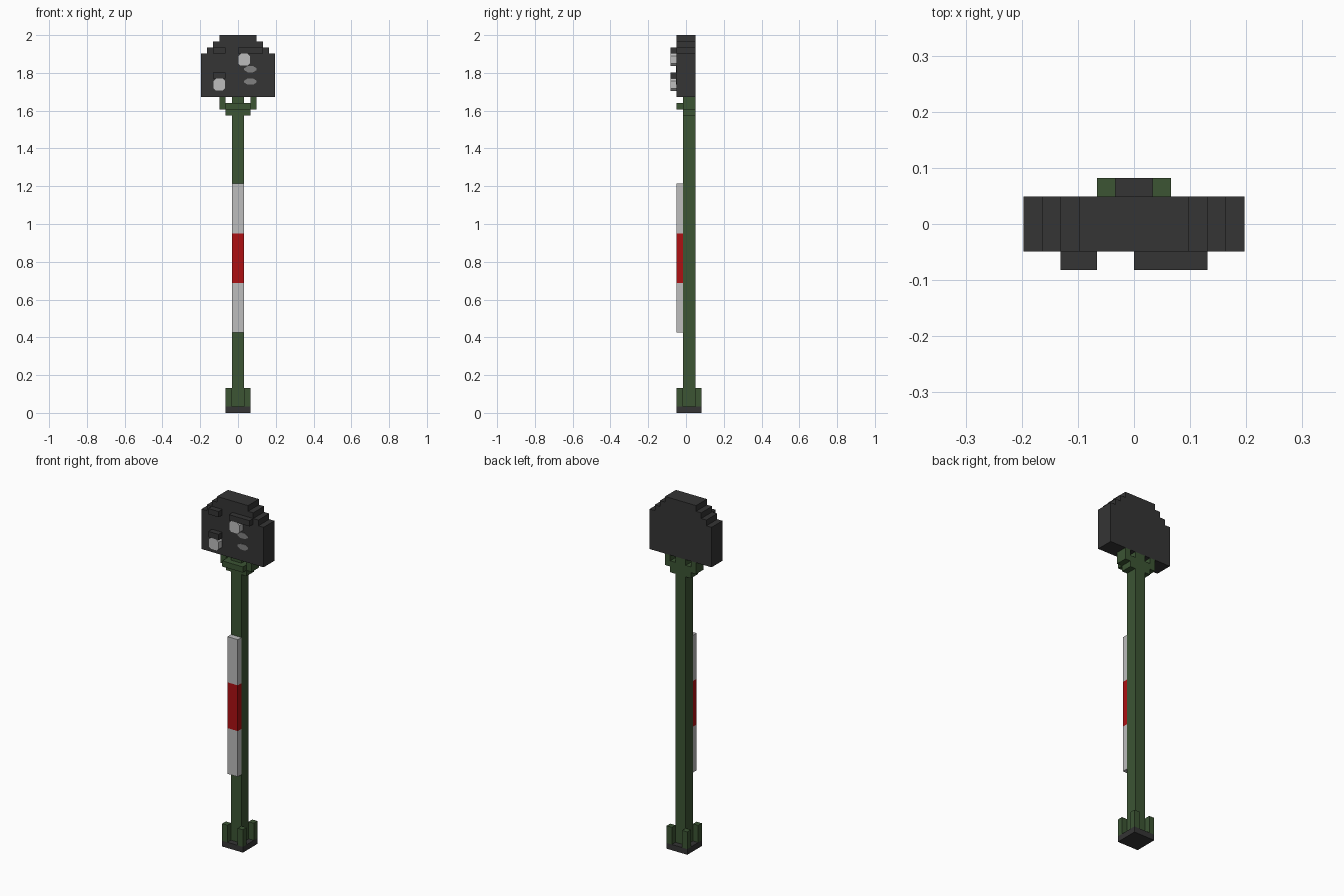
import bpy, bmesh, math

cube = bpy.data.objects.get("Cube")
if cube:
    bpy.data.objects.remove(cube, do_unlink=True)

U = 2 / 61  # one block unit; the whole signal is 61 blocks tall


def material(name, rgb):
    m = bpy.data.materials.new(name)
    m.use_nodes = True
    m.diffuse_color = (*rgb, 1)
    m.node_tree.nodes["Principled BSDF"].inputs["Base Color"].default_value = (*rgb, 1)
    return m


DARK = material("charcoal", (0.035, 0.035, 0.035))
GREEN = material("dark green", (0.045, 0.09, 0.034))
WHITE = material("light grey", (0.51, 0.51, 0.51))
RED = material("red", (0.42, 0.005, 0.006))
GREY = material("mid grey", (0.22, 0.22, 0.22))


def prism(name, outline, y0, y1, mat):
    """Extrude an (x, z) outline, in block units, from y0 to y1."""
    bm = bmesh.new()
    face = bm.faces.new([bm.verts.new((x * U, y0 * U, z * U)) for x, z in outline])
    ext = bmesh.ops.extrude_face_region(bm, geom=[face])
    verts = [v for v in ext["geom"] if isinstance(v, bmesh.types.BMVert)]
    bmesh.ops.translate(bm, verts=verts, vec=(0, (y1 - y0) * U, 0))
    bmesh.ops.recalc_face_normals(bm, faces=bm.faces)
    mesh = bpy.data.meshes.new(name)
    bm.to_mesh(mesh)
    bm.free()
    mesh.materials.append(mat)
    obj = bpy.data.objects.new(name, mesh)
    bpy.context.collection.objects.link(obj)
    return obj


def box(name, x, y, z, mat):
    return prism(name, [(x[0], z[0]), (x[1], z[0]), (x[1], z[1]), (x[0], z[1])], y[0], y[1], mat)


def octagon(x, z, cx, cz):
    """Rectangle outline with corners cut by cx and cz."""
    (a, b), (c, d) = x, z
    return [(a + cx, c), (b - cx, c), (b, c + cz), (b, d - cz),
            (b - cx, d), (a + cx, d), (a, d - cz), (a, c + cz)]


# Foot plate with four corner posts
box("foot_plate", (-2, 2), (-1.5, 2.5), (0, 1), DARK)
for side, x in (("left", 1), ("right", -2)):
    for end, y in (("front", -1.5), ("back", 1.5)):
        box(f"foot_post_{end}_{side}", (x, x + 1), (y, y + 1), (1, 4), GREEN)

# Pole and striped marker board
box("pole", (-1, 1), (-0.5, 1.5), (1, 51), GREEN)
for name, z, mat in (("lower", 13, WHITE), ("middle", 21, RED), ("upper", 29, WHITE)):
    box(f"marker_{name}", (-1, 1), (-1.5, -0.5), (z, z + 8), mat)

# Bracket: a stepped cradle with two upright arms and a front ledge
for side, s in (("left", 1), ("right", -1)):
    arm = [(1, 48), (2, 48), (2, 49), (3, 49), (3, 51), (2, 51), (2, 50), (1, 50)]
    prism(f"bracket_arm_{side}", [(s * x, z) for x, z in arm], -0.5, 1.5, GREEN)
box("bracket_ledge", (-2, 2), (-1.5, -0.5), (49, 50), GREEN)

# Signal head with a stepped top
half = [(6, 51), (6, 58), (5, 58), (5, 59), (4, 59), (4, 60), (3, 60), (3, 61)]
prism("signal_head", half + [(-x, z) for x, z in reversed(half)], -1.5, 1.5, DARK)

# Visors
for name, x, z in (("upper_left", (0, 4), 58), ("upper_right", (-4, -2), 58),
                   ("lower_right", (-4, -2), 54)):
    box(f"visor_{name}", x, (-2.5, -1.5), (z, z + 1), DARK)

# Raised lamps and flat unlit lenses
for name, x, z in (("upper", 0, 56), ("lower", -4, 52)):
    prism(f"lamp_{name}", octagon((x, x + 2), (z, z + 2), 0.4, 0.4), -2.5, -1.5, WHITE)
for name, z in (("upper", 55), ("lower", 53)):
    prism(f"lens_{name}", octagon((1, 3), (z, z + 1), 0.55, 0.35), -1.58, -1.5, GREY)
